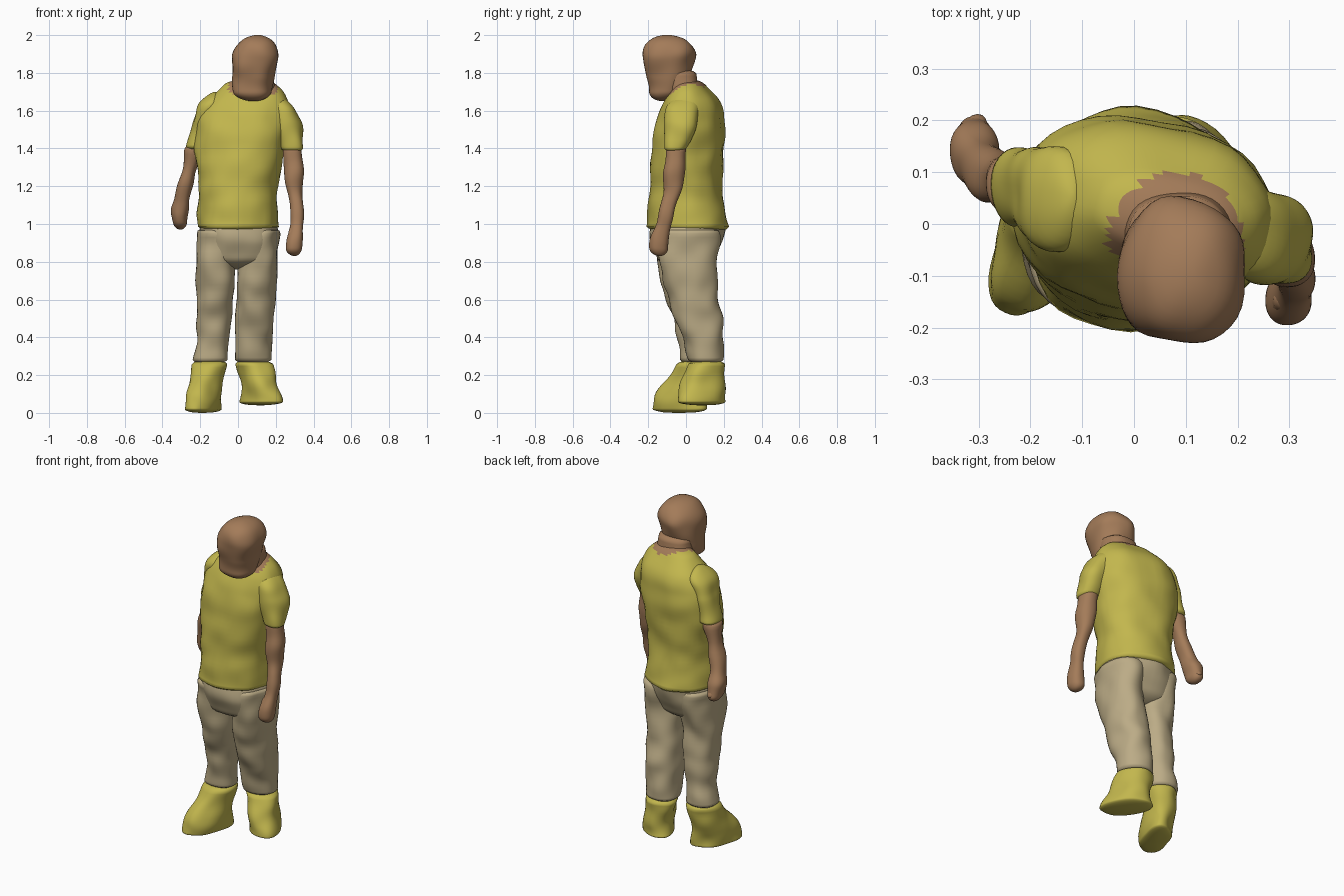
import bpy, bmesh, math
from mathutils import Vector, noise

cube = bpy.data.objects.get("Cube")
if cube:
    bpy.data.objects.remove(cube)


def material(name, rgb):
    mat = bpy.data.materials.new(name)
    mat.use_nodes = True
    mat.diffuse_color = (*rgb, 1)
    shader = mat.node_tree.nodes["Principled BSDF"]
    shader.inputs["Base Color"].default_value = mat.diffuse_color
    return mat


LIME = material("lime cloth", (0.54, 0.47, 0.075))
SKIN = material("brown skin", (0.37, 0.2, 0.1))
BEIGE = material("beige cloth", (0.5, 0.41, 0.24))


def blend(before, start, end, after, t):
    """Smooth curve value between start and end."""
    slope_in, slope_out = (end - before) / 2, (after - start) / 2
    rise = end - start
    bend = slope_in + slope_out - 2 * rise
    return start + t * (slope_in + t * (rise - slope_in - bend + t * bend))


def spline(rings, steps):
    """Fill in the cross-sections between the given ones."""
    padded = [rings[0], *rings, rings[-1]]
    for group in zip(padded, padded[1:], padded[2:], padded[3:]):
        for k in range(steps):
            yield [blend(*values, k / steps) for values in zip(*group)]
    yield rings[-1]


def rounding(distance, length):
    """Quarter-circle taper near an end of a part."""
    if distance >= length:
        return 1
    return math.sqrt(max(1 - (1 - distance / length) ** 2, 0.02))


def body_part(name, mat, rings, depth=(1, 1), yaw=0, low=0.02, high=0.02,
              square=0.9, fold=0.015, sides=40, steps=12):
    """Loft rings of (x, y, z, half width); depth is the depth-to-width
    ratio at the bottom and top, low and high are the rounded end lengths."""
    bm = bmesh.new()
    bottom, top = rings[0][2], rings[-1][2]
    cos_yaw, sin_yaw = math.cos(math.radians(yaw)), math.sin(math.radians(yaw))
    rows = []
    for x, y, z, wide in spline(rings, steps):
        t = (z - bottom) / (top - bottom)
        wide *= rounding(z - bottom, low) * rounding(top - z, high)
        deep = wide * (depth[0] + (depth[1] - depth[0]) * t)
        row = []
        for i in range(sides):
            c, s = math.cos(math.tau * i / sides), math.sin(math.tau * i / sides)
            across = math.copysign(abs(c) ** square, c) * wide
            along = math.copysign(abs(s) ** square, s) * deep
            u = across * cos_yaw - along * sin_yaw
            v = across * sin_yaw + along * cos_yaw
            # Soft wrinkles
            bump = noise.noise(Vector((x + u, y + v, z)) * 9)
            swell = 1 + fold * bump / max(wide, 0.05)
            row.append(bm.verts.new((x + u * swell, y + v * swell, z)))
        rows.append(row)
    for under, over in zip(rows, rows[1:]):
        for i in range(sides):
            bm.faces.new((under[i - 1], under[i], over[i], over[i - 1]))
    bm.faces.new(rows[0])
    bm.faces.new(rows[-1])
    bmesh.ops.recalc_face_normals(bm, faces=bm.faces)
    mesh = bpy.data.meshes.new(name)
    bm.to_mesh(mesh)
    bm.free()
    mesh.materials.append(mat)
    mesh.shade_smooth()
    part = bpy.data.objects.new(name, mesh)
    bpy.context.collection.objects.link(part)
    return part


# Shirt, turned slightly to the right
shirt = body_part("shirt", LIME, [
    (0, 0.01, 0.96, 0.21),
    (0, 0, 1.2, 0.21),
    (0.02, 0.02, 1.5, 0.25),
    (0.05, 0.03, 1.65, 0.22),
    (0.07, 0.01, 1.77, 0.1)],
    depth=(1.05, 0.55), yaw=-12, high=0.03)

# Bare skin around the neckline
shirt.data.materials.append(SKIN)
neck_base = Vector((0.08, -0.03, 1.73))
for face in shirt.data.polygons:
    if (face.center - neck_base).length < 0.13 and face.center.z > 1.69:
        face.material_index = 1

# Sleeves
body_part("left_sleeve", LIME, [
    (0.29, -0.06, 1.38, 0.06),
    (0.26, -0.03, 1.53, 0.08),
    (0.2, 0, 1.68, 0.07)], depth=(0.9, 1.3), high=0.08)
body_part("right_sleeve", LIME, [
    (-0.22, 0.07, 1.39, 0.05),
    (-0.18, 0.06, 1.55, 0.06),
    (-0.12, 0.05, 1.7, 0.06)], depth=(1.3, 1.6), high=0.08)

# Arms with closed hands
body_part("left_arm", SKIN, [
    (0.3, -0.14, 0.83, 0.04),
    (0.3, -0.14, 0.92, 0.04),
    (0.315, -0.11, 1.03, 0.033),
    (0.3, -0.07, 1.2, 0.045),
    (0.285, -0.05, 1.42, 0.055)], depth=(1.2, 1), low=0.04)
body_part("right_arm", SKIN, [
    (-0.305, 0.16, 0.97, 0.035),
    (-0.31, 0.14, 1.06, 0.045),
    (-0.29, 0.1, 1.16, 0.04),
    (-0.22, 0.07, 1.42, 0.05)], depth=(1.4, 1), low=0.04)

# Thumbs
body_part("left_thumb", SKIN, [
    (0.28, -0.17, 0.88, 0.02), (0.29, -0.14, 0.98, 0.02)], fold=0, sides=12)
body_part("right_thumb", SKIN, [
    (-0.3, 0.2, 1, 0.02), (-0.315, 0.16, 1.08, 0.02)], fold=0, sides=12)

# Head, bowed forward, and neck
body_part("head", SKIN, [
    (0.08, -0.12, 1.65, 0.09),
    (0.075, -0.1, 1.74, 0.11),
    (0.09, -0.09, 1.86, 0.12),
    (0.105, -0.1, 2, 0.12)],
    depth=(0.8, 1.35), yaw=-8, low=0.05, high=0.12)
body_part("neck", SKIN, [
    (0.08, -0.01, 1.64, 0.11), (0.09, -0.04, 1.82, 0.1)], depth=(0.8, 0.9))

# Trousers
body_part("trouser_seat", BEIGE, [
    (0, 0, 0.76, 0.19), (0, 0, 0.9, 0.21), (0, 0.01, 1, 0.2)],
    depth=(0.7, 1), yaw=-5, low=0.06)
body_part("left_trouser_leg", BEIGE, [
    (0.08, 0.11, 0.26, 0.09),
    (0.085, 0.08, 0.45, 0.1),
    (0.1, 0.02, 0.7, 0.105),
    (0.11, 0.01, 0.98, 0.11)], depth=(1, 1.6))
body_part("right_trouser_leg", BEIGE, [
    (-0.15, 0.06, 0.26, 0.09),
    (-0.13, 0.04, 0.45, 0.09),
    (-0.12, 0, 0.7, 0.1),
    (-0.11, 0.01, 0.98, 0.11)], depth=(0.9, 1.6))

# Boots, toes turned outward
body_part("left_boot", LIME, [
    (0.12, 0.08, 0.04, 0.085),
    (0.12, 0.08, 0.11, 0.085),
    (0.08, 0.115, 0.28, 0.09)], depth=(1.8, 1), yaw=30)
body_part("right_boot", LIME, [
    (-0.19, -0.04, 0, 0.075),
    (-0.185, -0.03, 0.08, 0.08),
    (-0.145, 0.06, 0.28, 0.09)], depth=(2.2, 0.95), yaw=-24)
